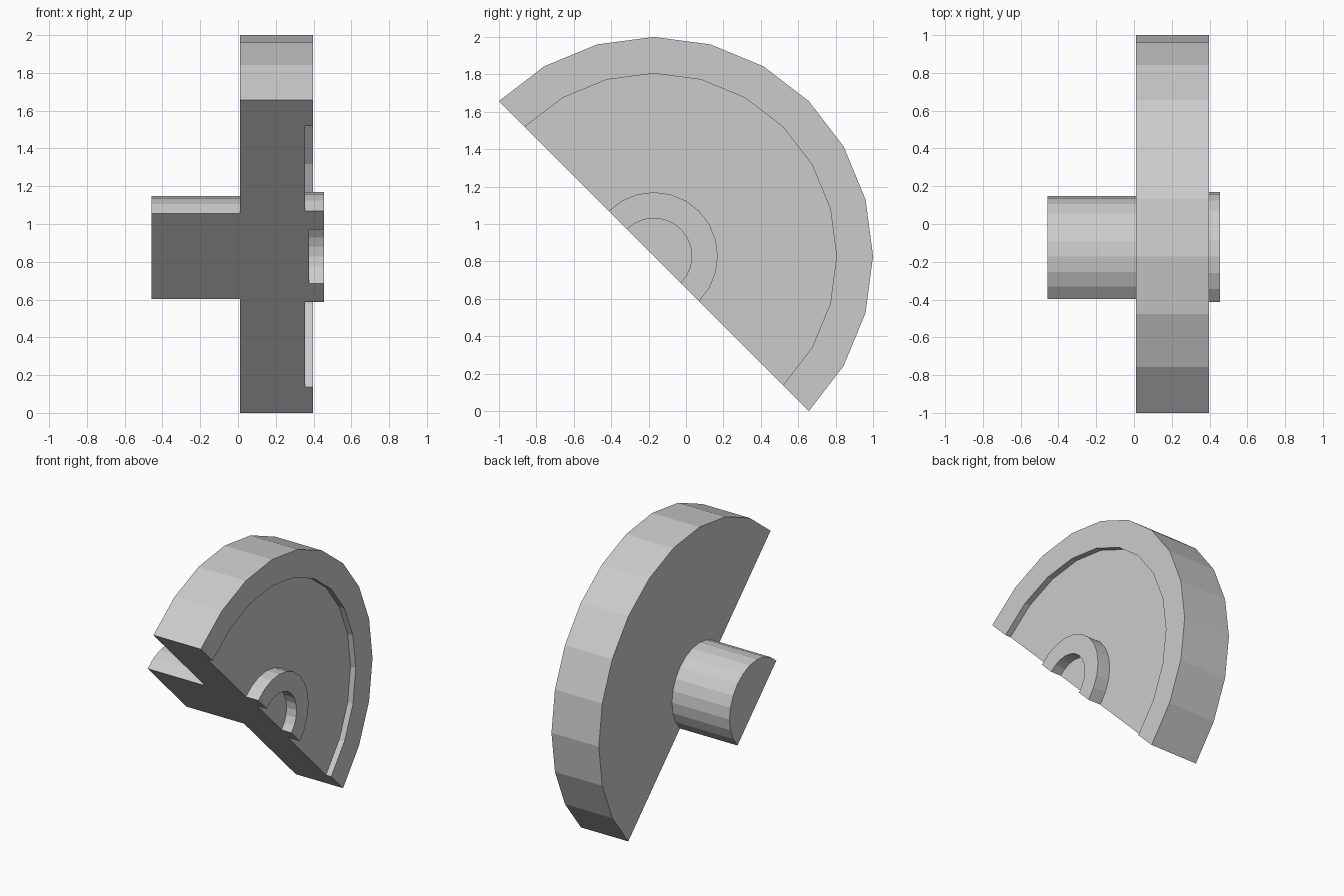
import bpy, bmesh
from math import cos, sin, pi

if "Cube" in bpy.data.objects:
    bpy.data.objects.remove(bpy.data.objects["Cube"])

AXIS_Y, AXIS_Z = -0.172, 0.828   # centre line, parallel to x
STEPS = 12                       # flat facets over the half turn
START = -pi / 4                  # the cut plane leans 45 degrees

# Half profile as (x, radius): shaft end, disc, rim recess, raised hub, bore
PROFILE = [(-0.458, 0), (-0.458, 0.32), (0.011, 0.32), (0.011, 1.172),
           (0.397, 1.172), (0.397, 0.977), (0.354, 0.977), (0.354, 0.342),
           (0.456, 0.342), (0.456, 0.203), (0.375, 0.203), (0.375, 0)]


def half_lathe(name, profile):
    bm = bmesh.new()
    # Points on the axis are shared by every ring
    axis = {x: bm.verts.new((x, AXIS_Y, AXIS_Z)) for x, r in profile if r == 0}
    rings = []
    for i in range(STEPS + 1):
        a = START + pi * i / STEPS
        rings.append([axis[x] if r == 0 else
                      bm.verts.new((x, AXIS_Y + r * cos(a), AXIS_Z + r * sin(a)))
                      for x, r in profile])
    # Turned faces
    for r0, r1 in zip(rings, rings[1:]):
        for j in range(len(profile) - 1):
            quad = [r0[j], r0[j + 1], r1[j + 1], r1[j]]
            bm.faces.new(list(dict.fromkeys(quad)))
    # Flat cut faces on both sides of the axis
    bm.faces.new(rings[0])
    bm.faces.new(rings[-1])
    bmesh.ops.recalc_face_normals(bm, faces=bm.faces)
    mesh = bpy.data.meshes.new(name)
    bm.to_mesh(mesh)
    bm.free()
    obj = bpy.data.objects.new(name, mesh)
    bpy.context.collection.objects.link(obj)
    return obj


half_lathe("half_wheel_with_shaft", PROFILE)
